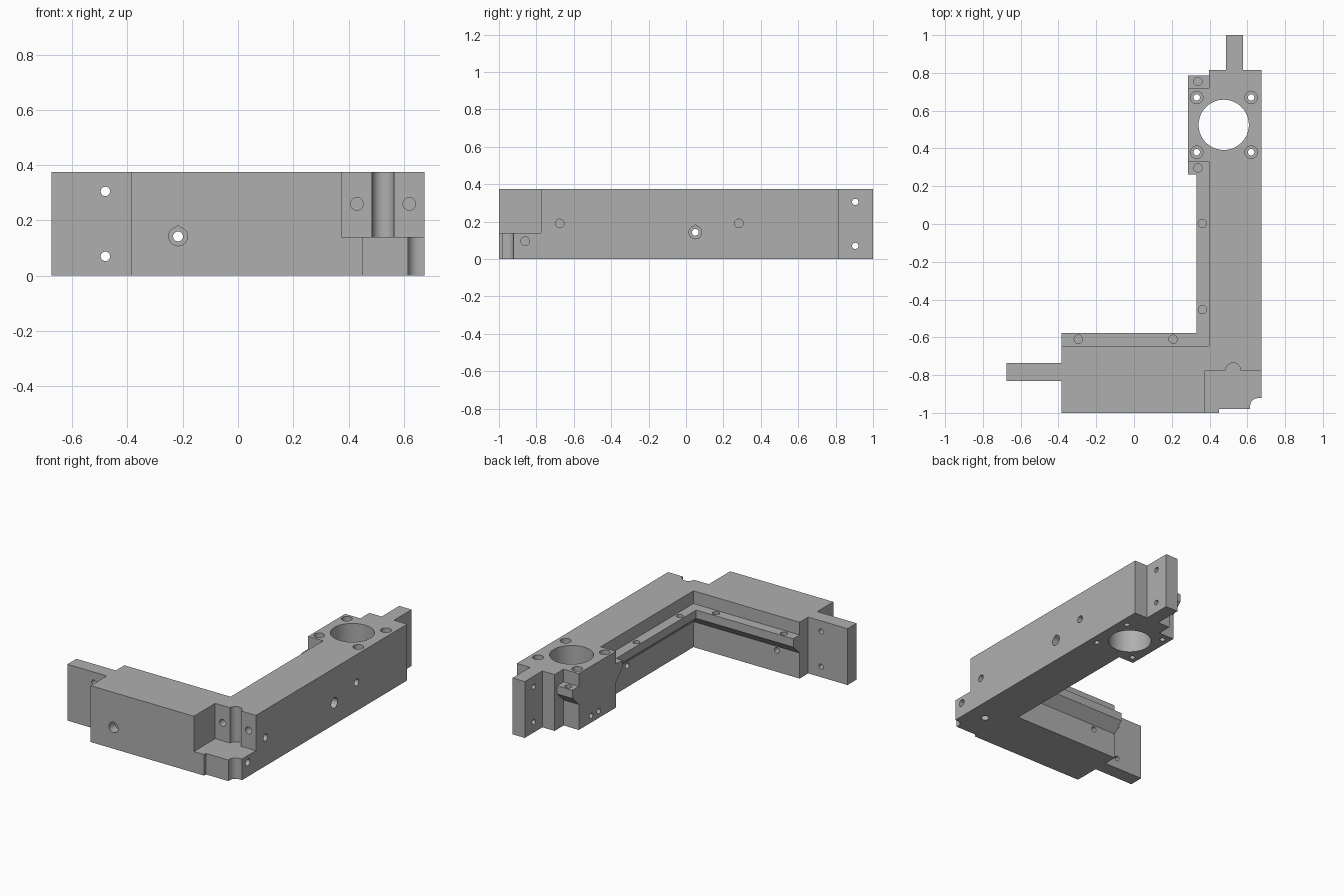
import bpy, bmesh, math

if "Cube" in bpy.data.objects:
    bpy.data.objects.remove(bpy.data.objects["Cube"], do_unlink=True)

H = 0.375
grey = bpy.data.materials.new("machined_grey")
grey.use_nodes = True
grey.diffuse_color = (0.43, 0.43, 0.43, 1)
grey.node_tree.nodes["Principled BSDF"].inputs["Base Color"].default_value = (0.43, 0.43, 0.43, 1)


def finish(name, bm):
    bmesh.ops.recalc_face_normals(bm, faces=bm.faces[:])
    mesh = bpy.data.meshes.new(name)
    bm.to_mesh(mesh)
    bm.free()
    mesh.materials.append(grey)
    ob = bpy.data.objects.new(name, mesh)
    bpy.context.collection.objects.link(ob)
    return ob


def loft(name, rings):
    """Skin matching rings of points and cap both ends."""
    bm = bmesh.new()
    loops = [[bm.verts.new(p) for p in ring] for ring in rings]
    n = len(loops[0])
    for a, b in zip(loops, loops[1:]):
        for i in range(n):
            j = (i + 1) % n
            bm.faces.new((a[i], a[j], b[j], b[i]))
    bm.faces.new(loops[0])
    bm.faces.new(loops[-1])
    return finish(name, bm)


def prism(name, pts, axis, lo, hi):
    """Extrude a flat profile along one axis."""
    place = {"X": lambda u, v, w: (w, u, v),
             "Y": lambda u, v, w: (u, w, v),
             "Z": lambda u, v, w: (u, v, w)}[axis]
    return loft(name, [[place(u, v, w) for u, v in pts] for w in (lo, hi)])


def rect(u0, v0, u1, v1):
    return [(u0, v0), (u1, v0), (u1, v1), (u0, v1)]


def circle(u, v, r, n=32, peak=1.0):
    pts = [(u + r * math.cos(math.tau * i / n), v + r * math.sin(math.tau * i / n)) for i in range(n)]
    pts[n // 4] = (u, v + r * peak)
    return pts


def combine(tool, operation):
    mod = frame.modifiers.new(tool.name, "BOOLEAN")
    mod.operation, mod.solver, mod.object = operation, "EXACT", tool
    bpy.context.view_layer.objects.active = frame
    bpy.ops.object.modifier_apply(modifier=mod.name)
    bpy.data.objects.remove(tool, do_unlink=True)


def cut(pts, axis, lo, hi):
    tool = prism("cutter", pts, axis, lo, hi)
    tool.hide_render = True
    combine(tool, "DIFFERENCE")


# L-shaped frame with mounting tabs and the widened motor block
outline = [(-0.385, -1), (0.45, -1), (0.45, -0.98), (0.675, -0.98), (0.675, 0.815),
           (0.578, 0.815), (0.578, 1), (0.487, 1), (0.487, 0.815), (0.397, 0.815),
           (0.397, 0.72), (0.285, 0.72), (0.285, 0.33), (0.397, 0.33),
           (0.397, -0.645), (-0.385, -0.645), (-0.385, -0.735), (-0.675, -0.735),
           (-0.675, -0.83), (-0.385, -0.83)]
frame = prism("bracket_frame", outline, "Z", 0, H)

# Inner rail: lip with a sloped underside, mitred at the corner
section = [(-0.02, 0.29), (0.067, 0.29), (0.067, 0.235), (0, 0.17), (-0.02, 0.17)]
rail = loft("inner_rail", [[(-0.385, -0.645 + d, z) for d, z in section],
                           [(0.397 - d, -0.645 + d, z) for d, z in section],
                           [(0.397 - d, 0.34, z) for d, z in section]])
combine(rail, "UNION")

# Matching lips at both ends of the motor block
for base, side in ((0.72, 1), (0.33, -1)):
    lip = [(base + side * d, z) for d, z in section]
    combine(prism("block_lip", lip, "X", 0.285, 0.42), "UNION")

# Corner pocket, its round channel, and the relieved outer edge
cut(rect(0.375, -1.1, 0.8, -0.775), "Z", 0.14, 0.5)
cut(circle(0.525, -0.775, 0.04), "Z", 0.14, 0.5)
relief = [(0.615, -1.1), (0.8, -1.1), (0.8, -0.922)]
relief += [(0.655 + 0.04 * math.cos(a), -0.962 + 0.04 * math.sin(a))
           for a in (math.pi / 2 * (1 + i / 8) for i in range(9))]
cut(relief, "Z", -0.1, 0.2)

# Motor bore and its four counterbored screw holes
cut(circle(0.475, 0.525, 0.133, 64), "Z", -0.1, 0.5)
for x in (0.332, 0.62):
    for y in (0.38, 0.67):
        cut(circle(x, y, 0.017), "Z", -0.1, 0.5)
        cut(circle(x, y, 0.033), "Z", 0.31, 0.5)

# Tab bolt holes
for z in (0.07, 0.305):
    cut(circle(-0.48, z, 0.017), "Y", -0.9, -0.7)
    cut(circle(0.905, z, 0.017), "X", 0.4, 0.7)

# Counterbored cross holes through each arm
cut(circle(-0.217, 0.142, 0.018), "Y", -1.1, -0.6)
cut(circle(-0.217, 0.142, 0.034, peak=1.2), "Y", -1.1, -0.94)
cut(circle(0.05, 0.142, 0.018), "X", 0.35, 0.8)
cut(circle(0.05, 0.142, 0.034, peak=1.2), "X", 0.615, 0.8)

# Blind holes in the rail and lips
for x, y in ((-0.295, -0.61), (0.207, -0.61), (0.362, -0.453), (0.362, 0.003),
             (0.338, 0.297), (0.338, 0.755)):
    cut(circle(x, y, 0.022), "Z", 0.24, 0.33)

# Blind holes in the pocket wall, outer side, block side and underside
for x in (0.43, 0.62):
    cut(circle(x, 0.26, 0.023), "Y", -0.8, -0.68)
for y, z in ((-0.86, 0.095), (-0.675, 0.19), (0.283, 0.19)):
    cut(circle(y, z, 0.023), "X", 0.58, 0.8)
for y in (0.51, 0.59):
    cut(circle(y, 0.045, 0.018), "X", 0.2, 0.32)
cut(circle(0.55, -0.785, 0.025), "Z", -0.1, 0.08)

# Crisp edges with smooth bores
bpy.ops.object.select_all(action="DESELECT")
frame.select_set(True)
bpy.context.view_layer.objects.active = frame
bpy.ops.object.shade_smooth_by_angle(angle=math.radians(30))
